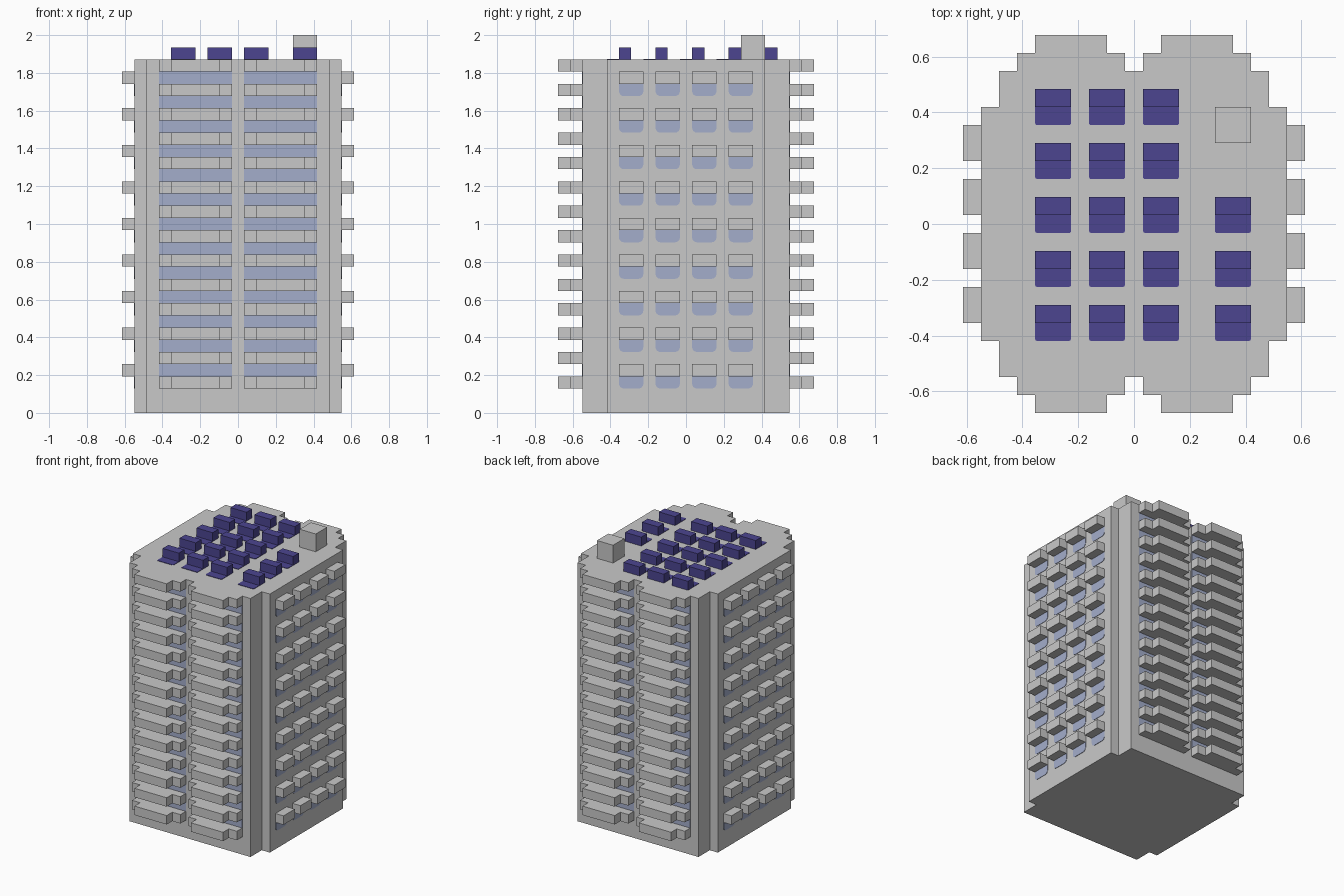
import bpy, bmesh, math
from mathutils import Matrix, Vector

if "Cube" in bpy.data.objects:
    bpy.data.objects.remove(bpy.data.objects["Cube"])

U = 2 / 31          # module: the tower is 31 modules tall
PLATE = 0.003       # thickness of window and panel plates


def material(name, rgb):
    m = bpy.data.materials.new(name)
    m.diffuse_color = (*rgb, 1)
    m.use_nodes = True
    m.node_tree.nodes["Principled BSDF"].inputs["Base Color"].default_value = m.diffuse_color
    return m


GREY = material("concrete_grey", (0.584, 0.584, 0.584))
BLUE = material("window_pale_blue", (0.37, 0.42, 0.60))
INDIGO = material("solar_indigo", (0.072, 0.060, 0.28))


def prism(bm, pts, depth, matrix):
    """Extrude a counter-clockwise 2D outline along local z, then place it."""
    low = [bm.verts.new(matrix @ Vector((x, y, 0))) for x, y in pts]
    top = [bm.verts.new(matrix @ Vector((x, y, depth))) for x, y in pts]
    n = len(pts)
    bm.faces.new(low[::-1])
    bm.faces.new(top)
    for i in range(n):
        j = (i + 1) % n
        bm.faces.new((low[i], low[j], top[j], top[i]))


def rect(x0, x1, y0, y1):
    return [(x0, y0), (x1, y0), (x1, y1), (x0, y1)]


def rounded_base(x0, x1, y0, y1, r):
    """Rectangle whose two lower corners are rounded."""
    pts = [(x1, y1), (x0, y1)]
    for cx, start in ((x0 + r, 180), (x1 - r, 270)):
        for k in range(5):
            a = math.radians(start + k * 22.5)
            pts.append((cx + r * math.cos(a), y0 + r + r * math.sin(a)))
    return pts


def finish(name, bm, mat):
    bmesh.ops.recalc_face_normals(bm, faces=bm.faces)
    me = bpy.data.meshes.new(name)
    bm.to_mesh(me)
    bm.free()
    me.materials.append(mat)
    ob = bpy.data.objects.new(name, me)
    bpy.context.collection.objects.link(ob)
    return ob


def up(z):
    return Matrix.Translation((0, 0, z))


def wall(angle, dist):
    """Frame on a facade: local x along the wall, y up, z outward."""
    return (Matrix.Rotation(angle, 4, 'Z') @ Matrix.Translation((0, -dist, 0))
            @ Matrix.Rotation(math.pi / 2, 4, 'X'))


# Tower body with stepped corners
a, b, c = 8.5 * U, 7.5 * U, 6.5 * U
bm = bmesh.new()
prism(bm, [(-b, -a), (b, -a), (b, -c), (a, -c), (a, c), (b, c),
           (b, a), (-b, a), (-b, c), (-a, c), (-a, -c), (-b, -c)], 29 * U, up(0))
finish("tower_body", bm, GREY)

# Front and back: stepped balconies with window bands between them
for side, angle in (("front", 0), ("back", math.pi)):
    bal, win = bmesh.new(), bmesh.new()
    rot = Matrix.Rotation(angle, 4, 'Z')
    for cx in (-3.5 * U, 3.5 * U):
        y0, y1, y2 = -8.5 * U, -9.5 * U, -10.5 * U
        step = [(cx - 3 * U, y0), (cx - 3 * U, y1), (cx - 2 * U, y1), (cx - 2 * U, y2),
                (cx + 2 * U, y2), (cx + 2 * U, y1), (cx + 3 * U, y1), (cx + 3 * U, y0)]
        for k in range(1, 15):
            prism(bal, step, U, rot @ up(2 * k * U))
            if k < 14:
                prism(win, rect(cx - 3 * U, cx + 3 * U, (2 * k + 1) * U, (2 * k + 2) * U),
                      PLATE, wall(angle, a))
    finish(side + "_balconies", bal, GREY)
    finish(side + "_window_bands", win, BLUE)

# Left and right: small box balconies with a window under each
for side, angle in (("right", math.pi / 2), ("left", -math.pi / 2)):
    bal, win = bmesh.new(), bmesh.new()
    m = wall(angle, a)
    for i in range(4):
        cx = (i - 1.5) * 3 * U
        for k in range(3, 28, 3):
            prism(bal, rect(cx - U, cx + U, k * U, (k + 1) * U), U, m)
            prism(win, rounded_base(cx - U, cx + U, (k - 1) * U, k * U, 0.025), PLATE, m)
    finish(side + "_balconies", bal, GREY)
    finish(side + "_windows", win, BLUE)

# Roof: solar units, each an upright box with a flat panel in front
boxes, panels = bmesh.new(), bmesh.new()
for cx in (-4.5 * U, -1.5 * U, 1.5 * U, 5.5 * U):
    for row in range(5):
        if cx > 5 * U and row > 2:
            continue            # space kept for the stair house
        y = (row * 3 - 5.5) * U
        prism(boxes, rect(cx - U, cx + U, y, y + U), U, up(29 * U))
        prism(panels, rounded_base(cx - U, cx + U, y - U, y, 0.008), PLATE, up(29 * U))
finish("solar_boxes", boxes, INDIGO)
finish("solar_panels", panels, INDIGO)

# Stair house on the roof
bm = bmesh.new()
prism(bm, rect(4.5 * U, 6.5 * U, 4.5 * U, 6.5 * U), 2 * U, up(29 * U))
finish("stair_house", bm, GREY)
